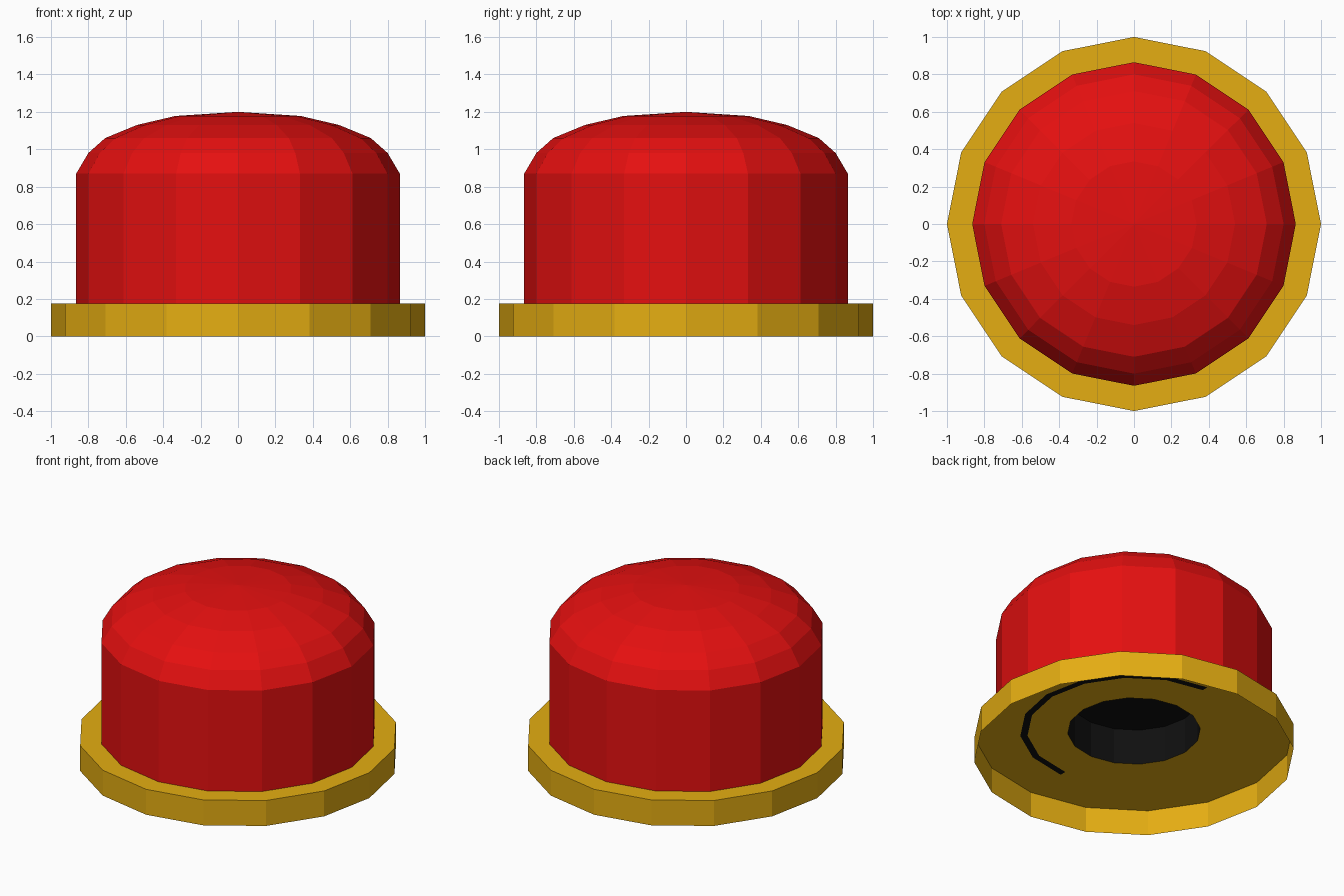
import bpy, math

if "Cube" in bpy.data.objects:
    bpy.data.objects.remove(bpy.data.objects["Cube"])

SIDES = 16


def material(name, rgb):
    m = bpy.data.materials.new(name)
    m.diffuse_color = (*rgb, 1.0)
    m.use_nodes = True
    m.node_tree.nodes["Principled BSDF"].inputs["Base Color"].default_value = m.diffuse_color
    return m


red = material("red", (0.78, 0.005, 0.005))
gold = material("gold", (0.78, 0.42, 0.006))
black = material("black", (0.005, 0.005, 0.005))


def lathe(name, profile, mats, rule=None):
    """Turn a (radius, height) profile round z; rule(band, x) picks the material."""
    verts, rings, faces, slots = [], [], [], []
    for r, z in profile:
        count = 1 if r == 0 else SIDES
        start = len(verts)
        rings.append([start + i % count for i in range(SIDES)])
        for i in range(count):
            a = math.tau * i / SIDES
            verts.append((r * math.cos(a), r * math.sin(a), z))
    for band, (lo, hi) in enumerate(zip(rings, rings[1:])):
        for i in range(SIDES):
            j = (i + 1) % SIDES
            quad = [lo[i], lo[j], hi[j], hi[i]]
            faces.append(list(dict.fromkeys(quad)))
            x = math.cos(math.tau * (i + 0.5) / SIDES)
            slots.append(rule(band, x) if rule else 0)
    mesh = bpy.data.meshes.new(name)
    mesh.from_pydata(verts, [], faces)
    for m in mats:
        mesh.materials.append(m)
    for p, s in zip(mesh.polygons, slots):
        p.material_index = s
    mesh.update()
    ob = bpy.data.objects.new(name, mesh)
    bpy.context.collection.objects.link(ob)
    return ob


# Open-bottomed base: rim wall and plate, with a black half ring underneath
lathe("base_rim",
      [(1.0, 0.0), (1.0, 0.175), (0.712, 0.175), (0.667, 0.175), (0.415, 0.175)],
      [gold, black],
      lambda band, x: 1 if band == 2 and x > 0 else 0)

# Red button with a domed top
lathe("dome_button",
      [(0.865, 0.175), (0.865, 0.87), (0.80, 0.98), (0.71, 1.06),
       (0.54, 1.13), (0.335, 1.178), (0.0, 1.20)],
      [red])

# Black socket recessed in the underside
lathe("underside_socket", [(0.0, 0.42), (0.415, 0.42), (0.415, 0.175)], [black])
for p in bpy.data.objects["underside_socket"].data.polygons:
    p.flip()
